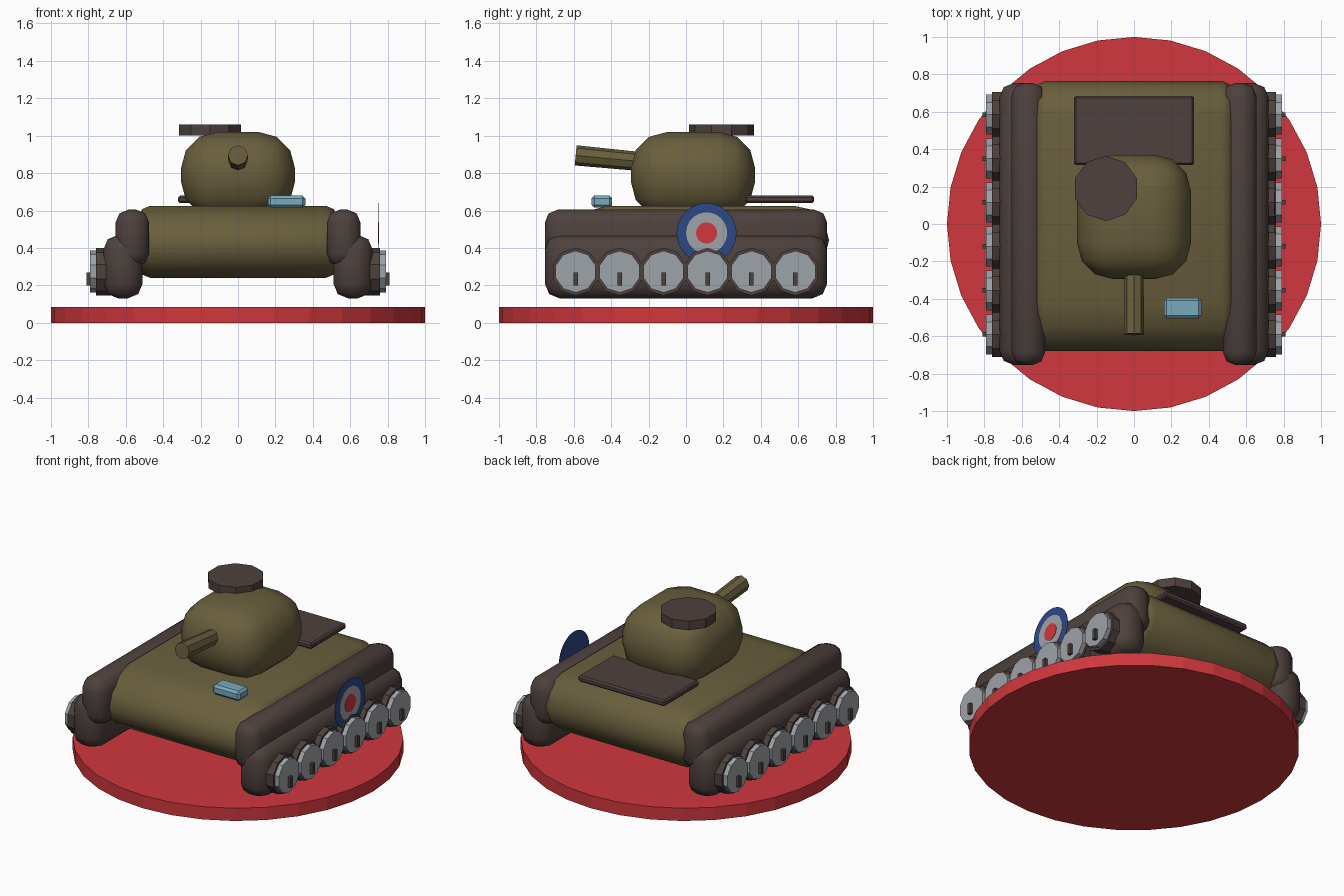
import bpy, bmesh
from math import pi, radians
from mathutils import Matrix, Vector

if "Cube" in bpy.data.objects:
    bpy.data.objects.remove(bpy.data.objects["Cube"], do_unlink=True)


def material(name, r, g, b):
    mat = bpy.data.materials.new(name)
    linear = [((c / 255 + 0.055) / 1.055) ** 2.4 for c in (r, g, b)] + [1]
    mat.use_nodes = True
    mat.diffuse_color = linear
    mat.node_tree.nodes["Principled BSDF"].inputs["Base Color"].default_value = linear
    return mat


RED = material("red", 208, 55, 61)
OLIVE = material("olive green", 105, 95, 61)
BROWN = material("dark brown", 77, 65, 61)
GREY = material("light grey", 158, 163, 168)
GLASS = material("pale blue", 120, 170, 190)
BLUE = material("navy blue", 46, 72, 134)


def finish(name, bm, mat, smooth=0):
    bmesh.ops.recalc_face_normals(bm, faces=bm.faces[:])
    mesh = bpy.data.meshes.new(name)
    bm.to_mesh(mesh)
    bm.free()
    mesh.materials.append(mat)
    obj = bpy.data.objects.new(name, mesh)
    bpy.context.collection.objects.link(obj)
    if smooth:
        bpy.ops.object.select_all(action="DESELECT")
        obj.select_set(True)
        bpy.context.view_layer.objects.active = obj
        bpy.ops.object.shade_smooth_by_angle(angle=radians(smooth))
    return obj


def box(name, low, high, mat, bevel=0, segments=1, smooth=0):
    low, high = Vector(low), Vector(high)
    bm = bmesh.new()
    bmesh.ops.create_cube(bm, size=1)
    bmesh.ops.scale(bm, vec=high - low, verts=bm.verts[:])
    bmesh.ops.translate(bm, vec=(low + high) / 2, verts=bm.verts[:])
    if bevel:
        bmesh.ops.bevel(bm, geom=bm.edges[:], offset=bevel, segments=segments,
                        profile=0.5, affect="EDGES")
    return finish(name, bm, mat, smooth)


def cylinder(name, start, end, radius, sides, mat, end_radius=None, smooth=0):
    start, end = Vector(start), Vector(end)
    axis = end - start
    bm = bmesh.new()
    bmesh.ops.create_cone(bm, cap_ends=True, segments=sides, radius1=radius,
                          radius2=end_radius or radius, depth=axis.length)
    turn = axis.to_track_quat("Z", "Y").to_matrix().to_4x4()
    bmesh.ops.transform(bm, matrix=Matrix.Translation((start + end) / 2) @ turn,
                        verts=bm.verts[:])
    return finish(name, bm, mat, smooth)


# Round base
cylinder("base", (0, 0, 0), (0, 0, 0.085), 1, 32, RED)

# Hull: rounded side profile swept across the width, with bevelled ends
profile = [(-0.42, 0.625), (-0.55, 0.59), (-0.65, 0.51), (-0.68, 0.42), (-0.65, 0.33),
           (-0.57, 0.26), (-0.45, 0.24), (0.55, 0.24), (0.66, 0.27), (0.74, 0.35),
           (0.765, 0.44), (0.74, 0.54), (0.67, 0.605), (0.58, 0.625)]
bm = bmesh.new()
side = bm.faces.new([bm.verts.new((-0.53, y, z)) for y, z in profile])
swept = bmesh.ops.extrude_face_region(bm, geom=[side], use_keep_orig=True)
bmesh.ops.translate(bm, vec=(1.06, 0, 0),
                    verts=[v for v in swept["geom"] if isinstance(v, bmesh.types.BMVert)])
bmesh.ops.recalc_face_normals(bm, faces=bm.faces[:])
rims = [e for e in bm.edges if abs(e.verts[0].co.x - e.verts[1].co.x) < 0.01]
bmesh.ops.bevel(bm, geom=rims, offset=0.06, segments=2, profile=0.5, affect="EDGES")
finish("hull", bm, OLIVE, 50)

# Turret, gun and hatch
box("turret", (-0.305, -0.295, 0.56), (0.305, 0.37, 1.02), OLIVE, 0.195, 3, 50)
cylinder("gun_barrel", (0, -0.15, 0.853), (0, -0.59, 0.895), 0.05, 8, OLIVE, 0.054)
cylinder("hatch", (-0.15, 0.19, 1.0), (-0.15, 0.19, 1.06), 0.174, 10, BROWN)

# Deck fittings
box("engine_cover", (-0.32, 0.315, 0.64), (0.32, 0.685, 0.68), BROWN, 0.01)
box("vision_block", (0.16, -0.505, 0.615), (0.36, -0.395, 0.68), GLASS, 0.015)

# Tracks and wheels on both sides
for label, s in (("left", 1), ("right", -1)):
    def span(a, b):
        return min(s * a, s * b), max(s * a, s * b)

    x0, x1 = span(0.475, 0.655)
    box(label + "_upper_track", (x0, -0.755, 0.3), (x1, 0.755, 0.605), BROWN, 0.07, 2, 50)
    x0, x1 = span(0.51, 0.72)
    box(label + "_lower_track", (x0, -0.755, 0.13), (x1, 0.755, 0.47), BROWN, 0.08, 2, 50)
    for i in range(6):
        y = -0.59 + 0.235 * i
        cylinder(f"{label}_tyre_{i + 1}", (s * 0.62, y, 0.273), (s * 0.76, y, 0.273),
                 0.128, 10, BROWN)
        cylinder(f"{label}_wheel_disc_{i + 1}", (s * 0.74, y, 0.273), (s * 0.79, y, 0.273),
                 0.112, 10, GREY)
        x0, x1 = span(0.77, 0.81)
        box(f"{label}_wheel_pin_{i + 1}", (x0, y - 0.012, 0.2), (x1, y + 0.012, 0.27), BROWN)

# Round badge on the left side: three thin stacked discs
for i, (ring, radius, mat) in enumerate((("outer", 0.16, BLUE), ("middle", 0.11, GREY),
                                         ("inner", 0.056, RED))):
    x = 0.748 + 0.002 * i
    cylinder("badge_" + ring, (x, 0.11, 0.48), (x + 0.002, 0.11, 0.48), radius, 32, mat)
